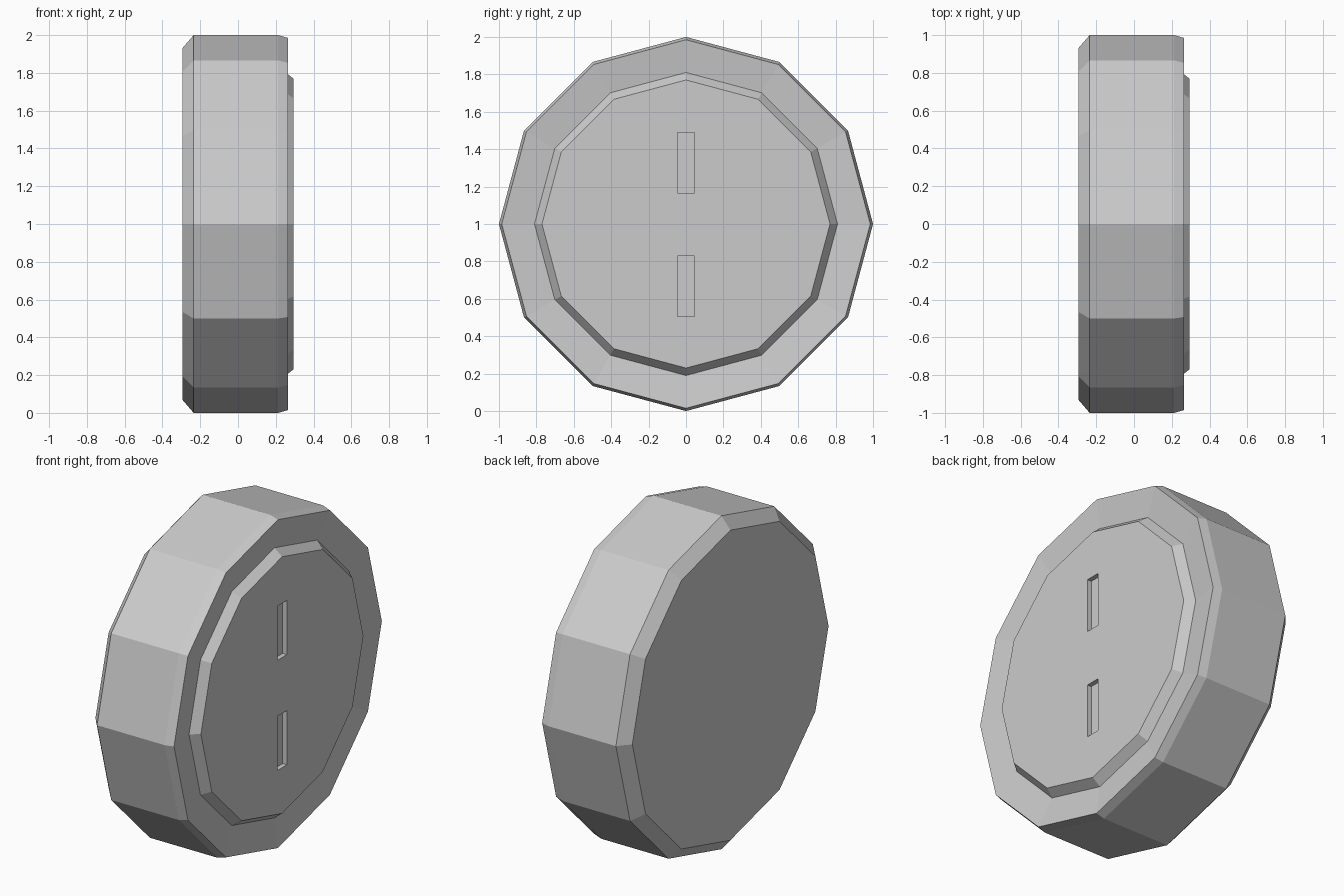
import bpy, bmesh
from math import sin, cos, tau

if "Cube" in bpy.data.objects:
    bpy.data.objects.remove(bpy.data.objects["Cube"])

SIDES = 12
CENTRE_Z = 1.0

# Profile of the disc as (x, radius): back chamfer, rim, dished ring, raised plate
PROFILE = [(-0.295, 0.93), (-0.235, 1.0), (0.213, 1.0), (0.265, 0.985),
           (0.242, 0.81), (0.293, 0.77)]


def make_object(name, bm):
    bmesh.ops.recalc_face_normals(bm, faces=bm.faces)
    mesh = bpy.data.meshes.new(name)
    bm.to_mesh(mesh)
    bm.free()
    obj = bpy.data.objects.new(name, mesh)
    bpy.context.collection.objects.link(obj)
    return obj


# Twelve-sided disc turned about the x axis
bm = bmesh.new()
rings = [[bm.verts.new((x, r * sin(tau * i / SIDES), CENTRE_Z + r * cos(tau * i / SIDES)))
          for i in range(SIDES)] for x, r in PROFILE]
for a, b in zip(rings, rings[1:]):
    for i in range(SIDES):
        j = (i + 1) % SIDES
        bm.faces.new((a[i], a[j], b[j], b[i]))
bm.faces.new(rings[0])
bm.faces.new(rings[-1])
disc = make_object("disc", bm)

# Two shallow slots cut into the raised plate
bm = bmesh.new()
for z in (0.667, 1.328):
    box = bmesh.ops.create_cube(bm, size=1)["verts"]
    bmesh.ops.scale(bm, verts=box, vec=(0.1, 0.09, 0.325))
    bmesh.ops.translate(bm, verts=box, vec=(0.265 + 0.05, 0, z))
cutter = make_object("slot_cutter", bm)
cutter.hide_render = True
cutter.display_type = 'WIRE'

# Apply the cut and drop the cutter
mod = disc.modifiers.new("slots", 'BOOLEAN')
mod.operation = 'DIFFERENCE'
mod.solver = 'EXACT'
mod.object = cutter
bpy.context.view_layer.objects.active = disc
disc.select_set(True)
bpy.ops.object.modifier_apply(modifier=mod.name)
bpy.data.objects.remove(cutter)
